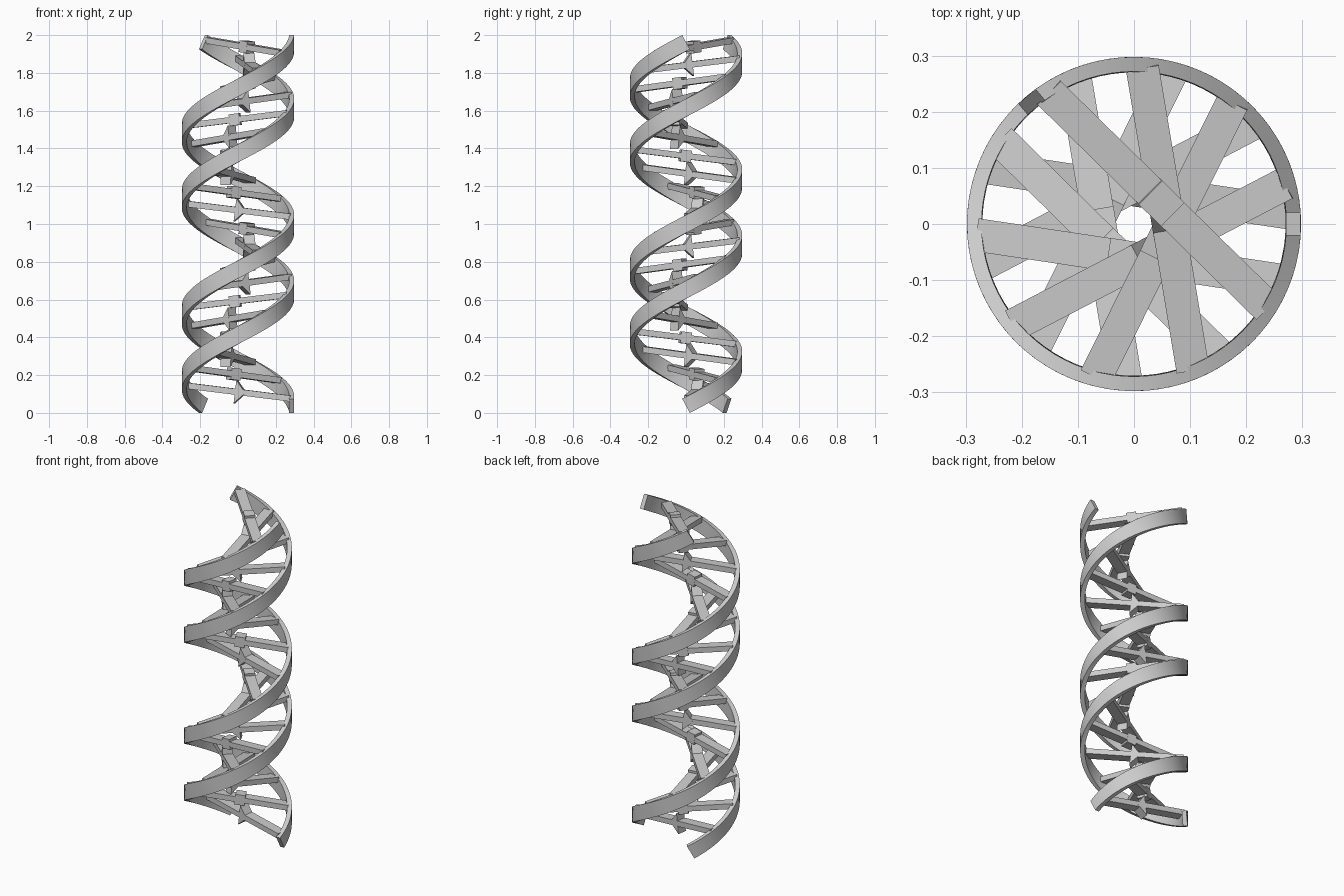
import bpy, bmesh, math
from mathutils import Vector, Matrix

if "Cube" in bpy.data.objects:
    bpy.data.objects.remove(bpy.data.objects["Cube"])

R_IN, R_OUT, BAND = 0.271, 0.297, 0.085
PHASE_B = math.radians(130)
Z0, TURNS = 0.0374, 2
PITCH = (2 - 2 * Z0) / TURNS
SLOPE = math.atan2(PITCH, 2 * math.pi * 0.285)


def finish(name, bm):
    bmesh.ops.recalc_face_normals(bm, faces=bm.faces)
    me = bpy.data.meshes.new(name)
    bm.to_mesh(me)
    bm.free()
    ob = bpy.data.objects.new(name, me)
    bpy.context.collection.objects.link(ob)
    return ob


# helical backbone: rectangular section swept square to the path
def strand(name, phase, steps=160):
    bm = bmesh.new()
    rings = []
    for i in range(steps + 1):
        t = TURNS * i / steps
        a = phase + 2 * math.pi * t
        radial = Vector((math.cos(a), math.sin(a), 0))
        tang = Vector((-math.sin(a), math.cos(a), 0))
        across = -math.sin(SLOPE) * tang + math.cos(SLOPE) * Vector((0, 0, 1))
        mid = Vector((0, 0, Z0 + PITCH * t))
        rings.append([bm.verts.new(mid + radial * r + across * s * BAND / 2)
                      for r, s in ((R_IN, -1), (R_OUT, -1), (R_OUT, 1), (R_IN, 1))])
    for p, q in zip(rings, rings[1:]):
        for k in range(4):
            bm.faces.new((p[k], p[(k + 1) % 4], q[(k + 1) % 4], q[k]))
    bm.faces.new(rings[0])
    bm.faces.new(rings[-1])
    ob = finish(name, bm)
    for poly in ob.data.polygons:
        poly.use_smooth = len(ob.data.polygons) - poly.index > 2
    bpy.context.view_layer.objects.active = ob
    ob.select_set(True)
    bpy.ops.object.shade_smooth_by_angle(angle=math.radians(30))
    ob.select_set(False)


# extrude an (along, up) outline across the rung width
def prism(bm, outline, width):
    sides = [[bm.verts.new((x, s * width / 2, z)) for x, z in outline] for s in (-1, 1)]
    n = len(outline)
    for f in sides:
        bm.faces.new(f)
    for k in range(n):
        j = (k + 1) % n
        bm.faces.new((sides[0][k], sides[0][j], sides[1][j], sides[1][k]))


# rung: bar from strand B (-x) to strand A (+x) with a joint in the middle
def rung(i):
    a = math.radians(4 + 36 * i)
    b = a + math.radians(155)
    za = Z0 + PITCH * (4 + 36 * i) / 360 + 0.028
    zb = za + PITCH * 25 / 360
    pa = Vector((0.28 * math.cos(a), 0.28 * math.sin(a), za))
    pb = Vector((0.28 * math.cos(b), 0.28 * math.sin(b), zb))
    half, h = (pa - pb).length / 2, 0.016
    bm = bmesh.new()
    prism(bm, [(-half, -h), (half, -h), (half, h), (-half, h)], 0.059)
    if i % 2 == 0:
        prism(bm, [(-0.021, -0.062), (0.034, 0), (-0.021, 0.062)], 0.0595)
        name = "wedge_rung"
    else:
        prism(bm, [(-0.022, -0.031), (0.034, -0.031), (0.034, 0.031), (-0.022, 0.031)], 0.0595)
        name = "block_rung"
    x = (pa - pb).normalized()
    y = Vector((0, 0, 1)).cross(x).normalized()
    z = x.cross(y)
    m = Matrix((x, y, z)).transposed().to_4x4()
    m.translation = (pa + pb) / 2
    bm.transform(m)
    finish(f"{name}_{i + 1}", bm)


strand("strand_a", 0)
strand("strand_b", PHASE_B)
for i in range(20):
    rung(i)
